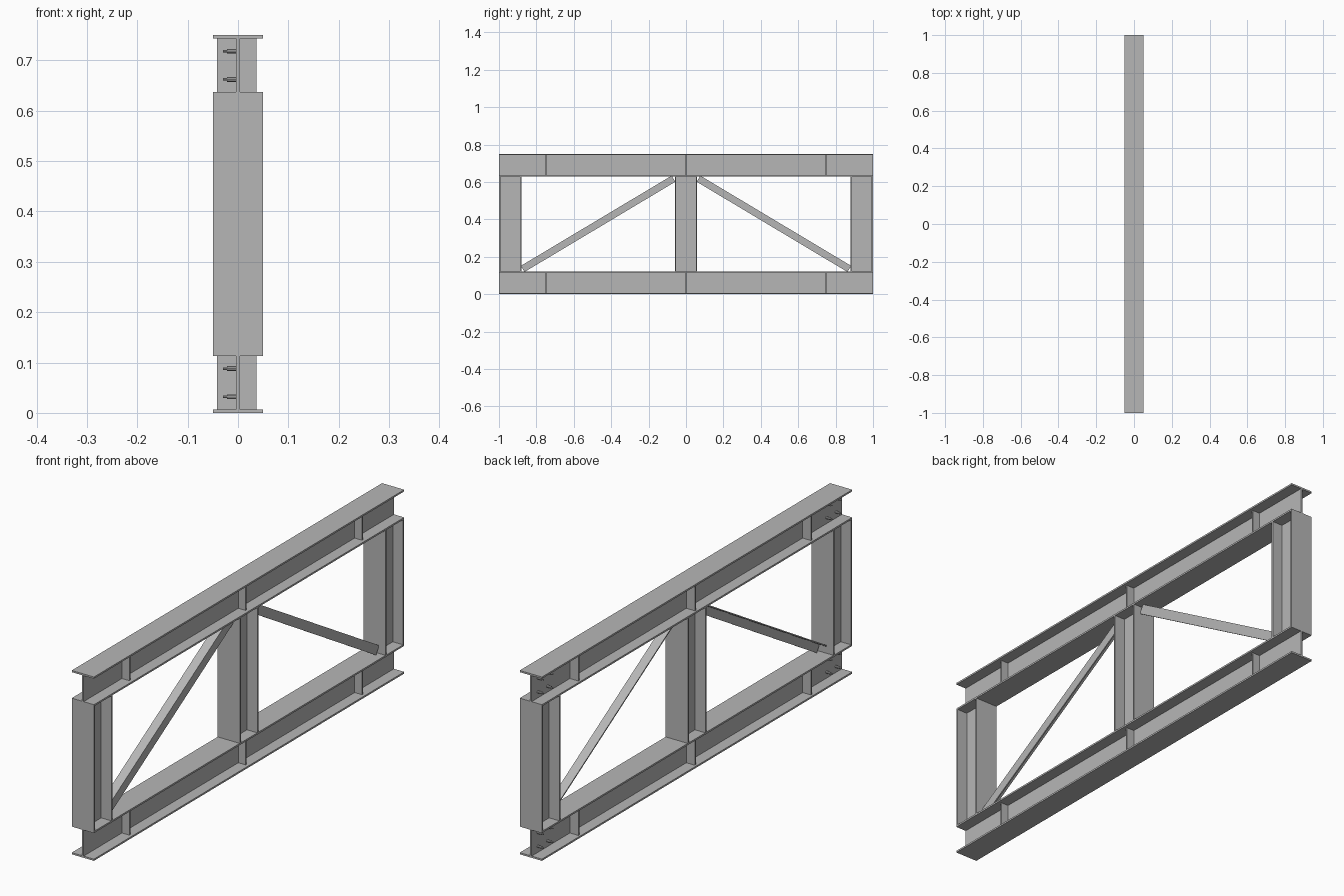
import bpy
import bmesh
from math import pi
from mathutils import Matrix, Vector

if "Cube" in bpy.data.objects:
    bpy.data.objects.remove(bpy.data.objects["Cube"], do_unlink=True)

steel = bpy.data.materials.new("grey steel")
steel.use_nodes = True
GREY = (0.47, 0.47, 0.47, 1)
steel.diffuse_color = GREY
steel.node_tree.nodes["Principled BSDF"].inputs["Base Color"].default_value = GREY

WIDTH, DEPTH, FLANGE, WEB = 0.1, 0.12, 0.007, 0.007
HEIGHT = 0.75


def finish(name, bm):
    bmesh.ops.recalc_face_normals(bm, faces=bm.faces)
    mesh = bpy.data.meshes.new(name)
    bm.to_mesh(mesh)
    bm.free()
    mesh.materials.append(steel)
    obj = bpy.data.objects.new(name, mesh)
    bpy.context.collection.objects.link(obj)
    return obj


def extrude_profile(name, points, start, end, up):
    """Sweep a cross-section (x, up) straight from start to end."""
    start, end, up = Vector(start), Vector(end), Vector(up)
    bm = bmesh.new()
    face = bm.faces.new([bm.verts.new(start + Vector((x, 0, 0)) + up * u) for x, u in points])
    result = bmesh.ops.extrude_face_region(bm, geom=[face])
    moved = [v for v in result["geom"] if isinstance(v, bmesh.types.BMVert)]
    bmesh.ops.translate(bm, verts=moved, vec=end - start)
    return finish(name, bm)


def box(name, low, high):
    low, high = Vector(low), Vector(high)
    bm = bmesh.new()
    size = Matrix.Diagonal((*(high - low), 1))
    bmesh.ops.create_cube(bm, size=1, matrix=Matrix.Translation((low + high) / 2) @ size)
    return finish(name, bm)


# I-section outline, mirrored from one side
w, d, t = WIDTH / 2, DEPTH / 2, WEB / 2
half = [(w, -d), (w, FLANGE - d), (t, FLANGE - d), (t, d - FLANGE), (w, d - FLANGE), (w, d)]
i_section = half + [(-x, u) for x, u in reversed(half)]

# Chords with web stiffeners and end bolts
for label, z in (("bottom", d), ("top", HEIGHT - d)):
    extrude_profile(label + "_chord", i_section, (0, -1, z), (0, 1, z), (0, 0, 1))
    inner = d - FLANGE
    for y in (-0.75, 0, 0.75):
        for side, a, b in (("left", t, 0.037), ("right", -0.042, -t)):
            box(f"{label}_{side}_stiffener", (a, y - 0.003, z - inner), (b, y + 0.003, z + inner))
    bm = bmesh.new()
    for end in (-1, 1):
        for y in (0.9, 0.96):
            for dz in (-0.028, 0.028):
                place = Matrix.Translation((0, end * y, z + dz)) @ Matrix.Rotation(-pi / 2, 4, 'Y')
                for radius, length in ((0.005, 0.022), (0.0025, 0.03)):
                    bmesh.ops.create_cone(bm, cap_ends=True, segments=10, radius1=radius,
                                          radius2=radius, depth=length,
                                          matrix=place @ Matrix.Translation((0, 0, length / 2)))
    finish(label + "_chord_bolts", bm)

# Posts, flanges facing front and back
for label, y in (("front", d - 1), ("middle", 0), ("back", 1 - d)):
    extrude_profile(label + "_post", i_section, (0, y, DEPTH), (0, y, HEIGHT - DEPTH), (0, 1, 0))

# Diagonal braces: angle section with its ledge on the upper edge
leg, thick = 0.038, 0.005
h = leg / 2
angle = [(h, -h), (h, h), (-h, h), (-h, h - thick), (h - thick, h - thick), (h - thick, -h)]
for label, sign in (("front", -1), ("back", 1)):
    low = Vector((0, sign * 0.873, 0.135))
    high = Vector((0, sign * 0.067, 0.617))
    along = (high - low).normalized()
    up = Vector((0, sign * along.z, abs(along.y)))
    extrude_profile(label + "_brace", angle, low, high, up)
